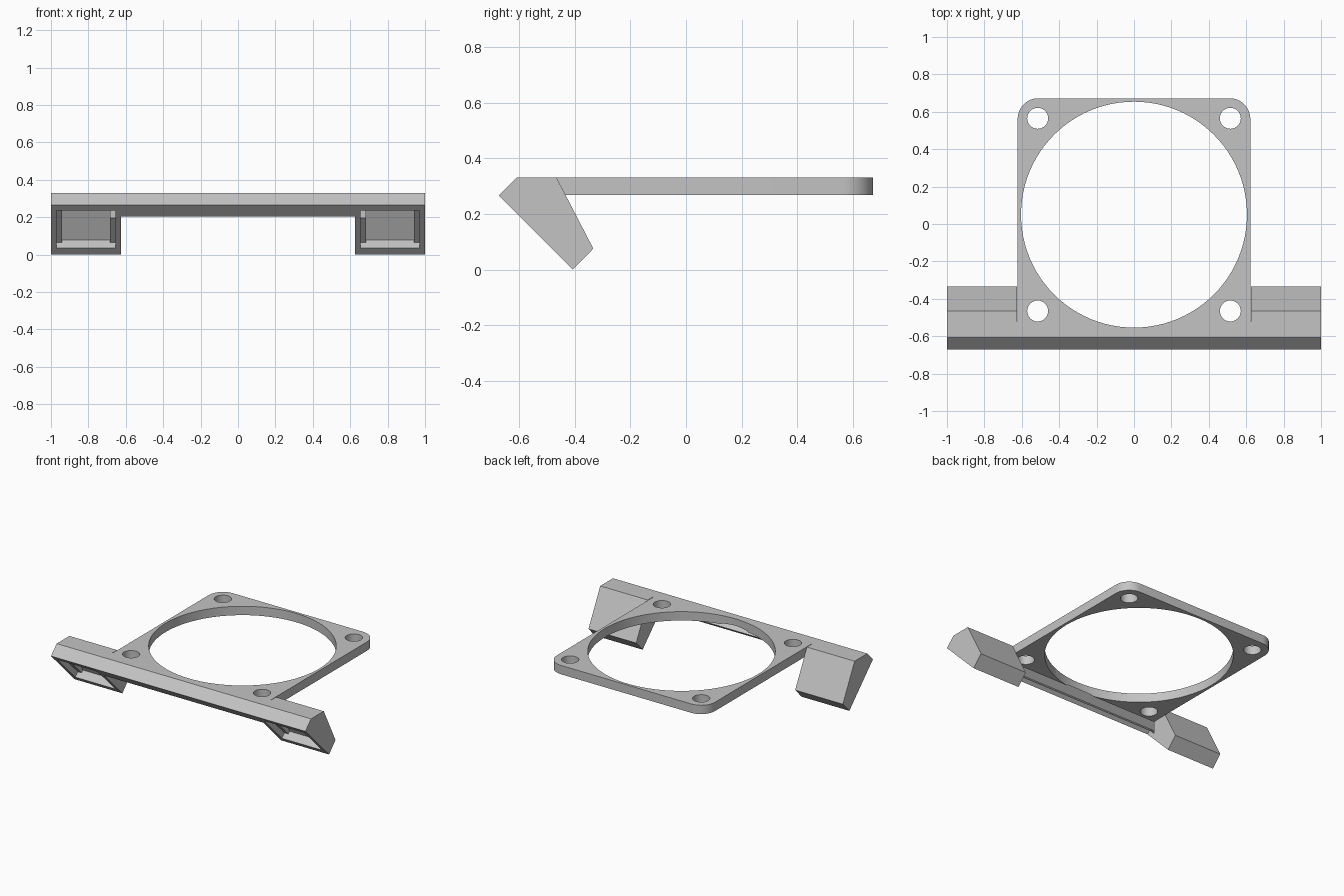
import bpy
import bmesh
import math
from mathutils import Vector

if "Cube" in bpy.data.objects:
    bpy.data.objects.remove(bpy.data.objects["Cube"], do_unlink=True)

grey = bpy.data.materials.new("light grey plastic")
grey.use_nodes = True
colour = (0.55, 0.55, 0.55, 1)
grey.diffuse_color = colour
grey.node_tree.nodes["Principled BSDF"].inputs["Base Color"].default_value = colour

TOP, UNDER = 0.33, 0.267
HOLE_Y = 0.05


def prism(name, points, direction):
    """Extrude a closed outline of 3D points along a direction."""
    bm = bmesh.new()
    face = bm.faces.new([bm.verts.new(p) for p in points])
    extruded = bmesh.ops.extrude_face_region(bm, geom=[face])["geom"]
    verts = [v for v in extruded if isinstance(v, bmesh.types.BMVert)]
    bmesh.ops.translate(bm, verts=verts, vec=Vector(direction))
    bmesh.ops.recalc_face_normals(bm, faces=bm.faces)
    mesh = bpy.data.meshes.new(name)
    bm.to_mesh(mesh)
    bm.free()
    mesh.materials.append(grey)
    obj = bpy.data.objects.new(name, mesh)
    bpy.context.collection.objects.link(obj)
    return obj


def side_prism(name, profile, x0, x1):
    return prism(name, [(x0, y, z) for y, z in profile], (x1 - x0, 0, 0))


def arc(cx, cy, r, start, end, steps):
    angles = [math.radians(start + (end - start) * i / steps) for i in range(steps + 1)]
    return [(cx + r * math.cos(a), cy + r * math.sin(a)) for a in angles]


def combine(target, other, operation):
    """Apply a boolean and discard the second solid."""
    mod = target.modifiers.new(operation.lower(), "BOOLEAN")
    mod.operation, mod.solver, mod.object = operation, "EXACT", other
    bpy.ops.object.select_all(action="DESELECT")
    bpy.context.view_layer.objects.active = target
    target.select_set(True)
    bpy.ops.object.modifier_apply(modifier=mod.name)
    bpy.data.objects.remove(other, do_unlink=True)


def drill(target, x, y, r, steps):
    outline = arc(x, y, r, 0, 360, steps)[:-1]
    cutter = prism("drill", [(px, py, 0.1) for px, py in outline], (0, 0, 0.4))
    combine(target, cutter, "DIFFERENCE")


def slanted(s, n):
    """Point measured along and into the slanted front face."""
    k = math.sqrt(0.5)
    return (-0.672 + k * (s + n), 0.266 + k * (n - s))


# Plate with rounded back corners
half, back, fillet = 0.622, 0.672, 0.11
outline = [(-half, -0.56), (half, -0.56)]
outline += arc(half - fillet, back - fillet, fillet, 0, 90, 12)
outline += arc(fillet - half, back - fillet, fillet, 90, 180, 12)
bracket = prism("fan_mount_bracket", [(x, y, UNDER) for x, y in outline], (0, 0, TOP - UNDER))

# Front bar
bar_profile = [(-0.608, TOP), (-0.672, 0.266), (-0.61, 0.204),
               (-0.547, UNDER), (-0.52, UNDER), (-0.52, TOP)]
combine(bracket, side_prism("front_bar", bar_profile, -0.64, 0.64), "UNION")

# Slanted end blocks
block_profile = [(-0.608, TOP), (-0.672, 0.266), (-0.406, 0), (-0.333, 0.075), (-0.465, TOP)]
for side in (-1, 1):
    block = side_prism("end_block", block_profile, side * 0.625, side)
    combine(bracket, block, "UNION")

# Large opening and screw holes
drill(bracket, 0, HOLE_Y, 0.604, 96)
for x in (-0.515, 0.515):
    for offset in (-0.515, 0.515):
        drill(bracket, x, HOLE_Y + offset, 0.056, 32)

# Stepped pockets in the end blocks, open on the slanted face
mouth = [slanted(s, n) for s, n in ((0.042, -0.03), (0.325, -0.03), (0.325, 0.04), (0.042, 0.04))]
cavity = [slanted(0.042, 0), slanted(0.325, 0), slanted(0.325, 0.06), (-0.511, 0.3), (-0.585, 0.3)]
for side in (-1, 1):
    for profile, x0, x1 in ((mouth, 0.655, 0.97), (cavity, 0.685, 0.94)):
        combine(bracket, side_prism("pocket", profile, side * x0, side * x1), "DIFFERENCE")

# Wire channel under the bar joining the pockets
channel = [slanted(s, n) for s, n in ((0.03, 0.03), (0.03, 0.094), (0.086, 0.094),
                                      (0.15, 0.03))]
combine(bracket, side_prism("channel", channel, -0.7, 0.7), "DIFFERENCE")

# Smooth the round walls, keep the edges crisp
bpy.context.view_layer.objects.active = bracket
bracket.select_set(True)
bpy.ops.object.shade_smooth_by_angle(angle=math.radians(25))
